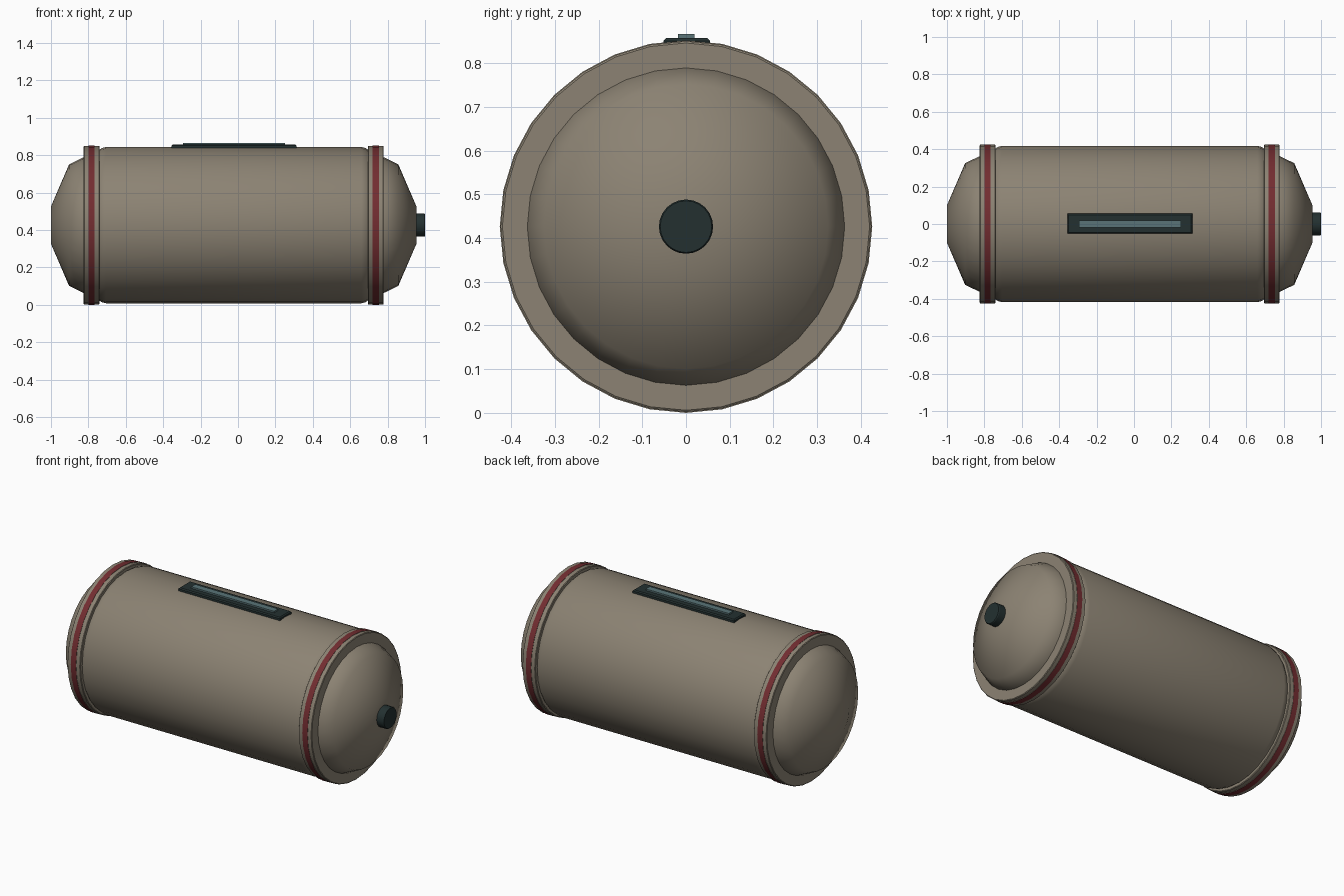
import bpy, bmesh, math

if "Cube" in bpy.data.objects:
    bpy.data.objects.remove(bpy.data.objects["Cube"])

AXIS_Z = 0.426   # height of the tank's long axis
MID_X = -0.023   # middle of the tank body


def material(name, rgb):
    m = bpy.data.materials.new(name)
    m.diffuse_color = (*rgb, 1.0)
    m.use_nodes = True
    m.node_tree.nodes["Principled BSDF"].inputs["Base Color"].default_value = m.diffuse_color
    return m


TAN = material("tan paint", (0.262, 0.226, 0.172))
RED = material("red stripe", (0.17, 0.026, 0.030))
DARK = material("dark metal", (0.017, 0.030, 0.030))
GLASS = material("grey blue glass", (0.10, 0.175, 0.185))


def finish(name, bm, mats, angle):
    bmesh.ops.recalc_face_normals(bm, faces=bm.faces)
    me = bpy.data.meshes.new(name)
    bm.to_mesh(me)
    bm.free()
    ob = bpy.data.objects.new(name, me)
    bpy.context.collection.objects.link(ob)
    for m in mats:
        me.materials.append(m)
    bpy.ops.object.select_all(action='DESELECT')
    ob.select_set(True)
    bpy.context.view_layer.objects.active = ob
    bpy.ops.object.shade_smooth_by_angle(angle=math.radians(angle))
    return ob


def lathe(name, profile, mats, sides=32, angle=30, painted=()):
    """Turn (x, radius) points about the long axis and cap both ends;
    segments listed in painted get the second material."""
    bm = bmesh.new()
    rings = []
    for x, r in profile:
        rings.append([bm.verts.new((x, r * math.sin(2 * math.pi * i / sides),
                                    AXIS_Z + r * math.cos(2 * math.pi * i / sides)))
                      for i in range(sides)])
    for k, (a, b) in enumerate(zip(rings, rings[1:])):
        for i in range(sides):
            j = (i + 1) % sides
            f = bm.faces.new((a[i], a[j], b[j], b[i]))
            f.material_index = 1 if k in painted else 0
    bm.faces.new(rings[0])
    bm.faces.new(rings[-1])
    return finish(name, bm, mats, angle)


def box(name, x0, x1, y0, y1, z0, z1, mat, bevel):
    bm = bmesh.new()
    bmesh.ops.create_cube(bm, size=1)
    for v in bm.verts:
        v.co = ((x0 + x1) / 2 + v.co.x * (x1 - x0),
                (y0 + y1) / 2 + v.co.y * (y1 - y0),
                (z0 + z1) / 2 + v.co.z * (z1 - z0))
    if bevel:
        top = [e for e in bm.edges if all(v.co.z > z1 - 1e-4 for v in e.verts)]
        bmesh.ops.bevel(bm, geom=top, offset=bevel, segments=1, affect='EDGES')
    return finish(name, bm, [mat], 30)


# Main barrel with softened ends
h = 0.717
lathe("barrel", [(MID_X - h, 0.404), (MID_X - h + 0.012, 0.412), (MID_X - h + 0.034, 0.418),
                 (MID_X + h - 0.034, 0.418), (MID_X + h - 0.012, 0.412), (MID_X + h, 0.404)],
      [TAN], angle=40)

for side, label in ((-1, "left"), (1, "right")):
    def at(points):
        return [(MID_X + side * d, r) for d, r in points]

    # Collar with a red stripe around its middle
    lathe(label + "_collar", at([(0.717, 0.420), (0.720, 0.424), (0.743, 0.424), (0.743, 0.426),
                                 (0.777, 0.426), (0.777, 0.424), (0.799, 0.424), (0.802, 0.420)]),
          [TAN, RED], painted=(3,))
    # Blunt end cap
    lathe(label + "_end_cap", at([(0.78, 0.363), (0.802, 0.363), (0.880, 0.325), (0.977, 0.100)]),
          [TAN], angle=50)

# Nozzle on the right end
lathe("nozzle", [(0.93, 0.062), (0.995, 0.062), (1.0, 0.059)], [DARK], sides=24)

# Gauge plate and its glass strip on top
box("gauge_plate", -0.355, 0.312, -0.052, 0.055, 0.830, 0.857, DARK, 0.006)
box("gauge_glass", -0.295, 0.250, -0.018, 0.020, 0.850, 0.866, GLASS, 0)
